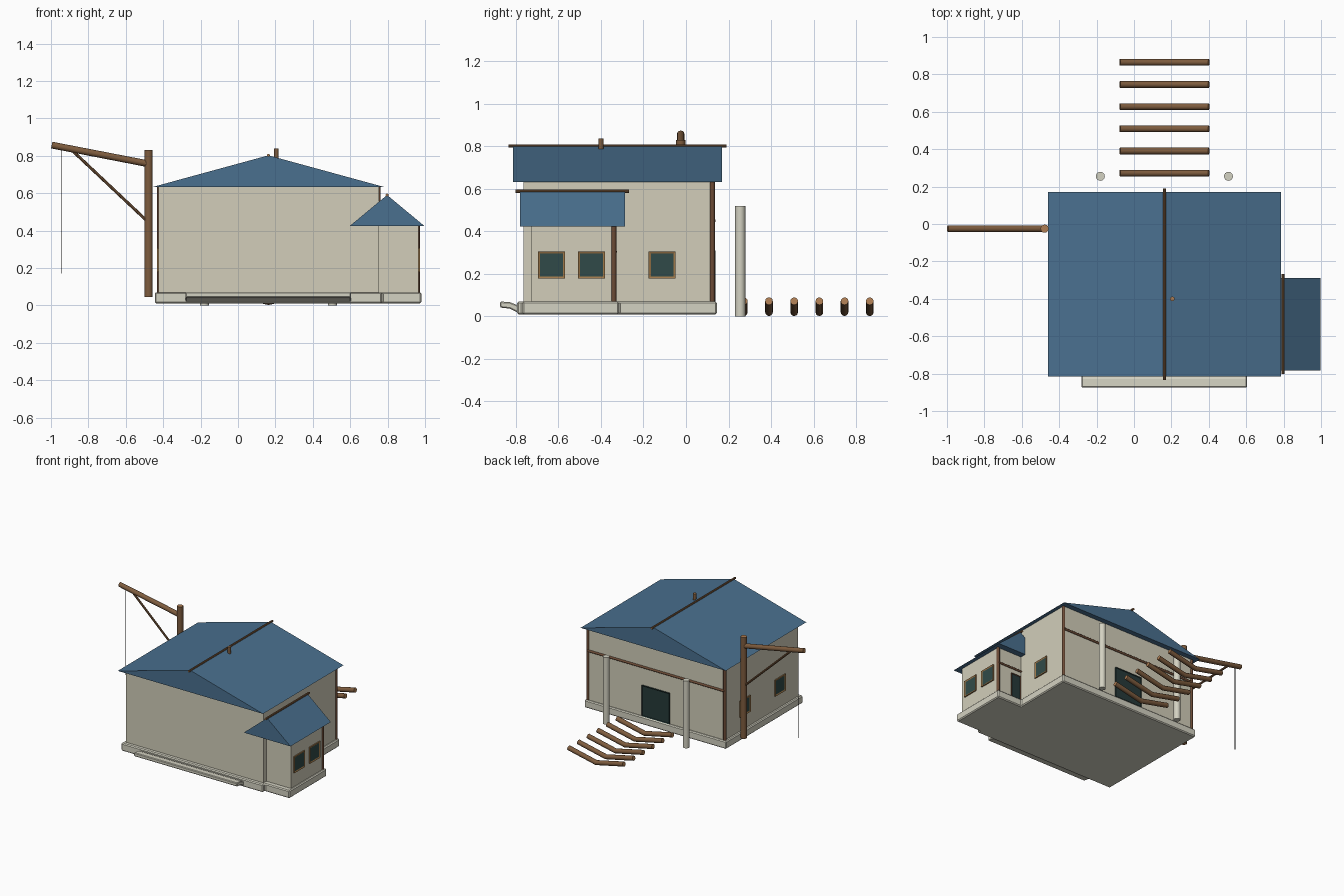
import bpy, bmesh, math
from mathutils import Vector

if "Cube" in bpy.data.objects:
    bpy.data.objects.remove(bpy.data.objects["Cube"])


def material(name, rgb):
    linear = [((c / 255 + 0.055) / 1.055) ** 2.4 for c in rgb] + [1]
    mat = bpy.data.materials.new(name)
    mat.use_nodes = True
    mat.diffuse_color = linear
    node = next(n for n in mat.node_tree.nodes if n.type == 'BSDF_PRINCIPLED')
    node.inputs["Base Color"].default_value = linear
    node.inputs["Roughness"].default_value = 0.9
    return mat


PLASTER = material("cream plaster", (210, 206, 186))
STONE = material("pale stone", (212, 210, 194))
ROOF = material("blue roof", (74, 112, 143))
WOOD = material("brown wood", (126, 92, 62))
DARK_WOOD = material("dark wood", (108, 75, 54))
CUT_WOOD = material("cut wood", (172, 124, 82))
FRAME = material("tan frame", (158, 120, 74))
GLASS = material("dark teal glass", (48, 74, 72))
DOOR = material("dark teal door", (38, 58, 57))
ROPE = material("black rope", (22, 22, 22))


def finish(name, bm, *mats):
    bmesh.ops.recalc_face_normals(bm, faces=bm.faces)
    mesh = bpy.data.meshes.new(name)
    bm.to_mesh(mesh)
    bm.free()
    for mat in mats:
        mesh.materials.append(mat)
    obj = bpy.data.objects.new(name, mesh)
    bpy.context.collection.objects.link(obj)
    return obj


def extrude(name, profile, offset, mat, bevel=0):
    """Closed planar profile pushed along an offset."""
    bm = bmesh.new()
    face = bm.faces.new([bm.verts.new(p) for p in profile])
    new = bmesh.ops.extrude_face_region(bm, geom=[face])["geom"]
    bmesh.ops.translate(bm, vec=offset,
                        verts=[v for v in new if isinstance(v, bmesh.types.BMVert)])
    obj = finish(name, bm, mat)
    if bevel:
        mod = obj.modifiers.new("edge", 'BEVEL')
        mod.width, mod.segments = bevel, 1
    return obj


def block(name, x0, x1, y0, y1, z0, z1, mat, bevel=0):
    base = [(x0, y0, z0), (x1, y0, z0), (x1, y1, z0), (x0, y1, z0)]
    return extrude(name, base, (0, 0, z1 - z0), mat, bevel)


def pole(name, points, radius, mat, cap=None, sides=12):
    """Round pole swept along a path, with coloured end cuts."""
    pts = [Vector(p) for p in points]
    bm = bmesh.new()
    rings = []
    for i, p in enumerate(pts):
        along = (pts[min(i + 1, len(pts) - 1)] - pts[max(i - 1, 0)]).normalized()
        side = Vector((0, 1, 0)) if abs(along.y) < 0.9 else Vector((1, 0, 0))
        up = along.cross(side).normalized()
        side = up.cross(along)
        rings.append([bm.verts.new(p + radius * (math.cos(a) * side + math.sin(a) * up))
                      for a in (math.tau * k / sides for k in range(sides))])
    for a, b in zip(rings, rings[1:]):
        for k in range(sides):
            n = (k + 1) % sides
            bm.faces.new((a[k], a[n], b[n], b[k])).smooth = True
    for ring in (rings[0], rings[-1]):
        bm.faces.new(ring).material_index = 1
    obj = finish(name, bm, mat, cap or mat)
    bpy.ops.object.select_all(action='DESELECT')
    obj.select_set(True)
    bpy.context.view_layer.objects.active = obj
    bpy.ops.object.shade_smooth_by_angle(angle=math.radians(40))
    return obj


def opening(name, centre, normal, width, height, rim, rim_mat, fill_mat):
    """Framed panel on a wall: rim around an inset, recessed fill."""
    c, n = Vector(centre), Vector(normal)
    up = Vector((0, 0, height / 2))
    side = up.normalized().cross(n) * width / 2
    bm = bmesh.new()
    corners = [c - side - up, c + side - up, c + side + up, c - side + up]
    front = bm.faces.new([bm.verts.new(p + n * 0.009) for p in corners])
    edges = bmesh.ops.extrude_edge_only(bm, edges=front.edges[:])["geom"]
    bmesh.ops.translate(bm, vec=n * -0.014,
                        verts=[v for v in edges if isinstance(v, bmesh.types.BMVert)])
    bmesh.ops.inset_region(bm, faces=[front], thickness=rim)
    front.material_index = 1
    bmesh.ops.translate(bm, vec=n * -0.004, verts=front.verts[:])
    return finish(name, bm, rim_mat, fill_mat)


def gable_roof(name, x0, x1, y0, y1, z0, z1):
    mid = (x0 + x1) / 2
    extrude(name, [(x0, y0, z0), (x1, y0, z0), (mid, y0, z1)], (0, y1 - y0, 0), ROOF)
    pole(name + "_ridge_pole", [(mid, y0 - 0.02, z1), (mid, y1 + 0.02, z1)],
         0.008, WOOD, CUT_WOOD, 8)


# L-shaped foundation
footing = [(-0.445, -0.795), (0.77, -0.795), (0.77, -0.77), (0.98, -0.77),
           (0.98, -0.315), (0.77, -0.315), (0.77, 0.145), (-0.445, 0.145)]
extrude("foundation", [(x, y, 0.01) for x, y in footing], (0, 0, 0.06), STONE, 0.007)

# Sloping front step
step = [(-0.875, 0.07), (-0.83, 0.068), (-0.785, 0.05),
        (-0.785, 0.015), (-0.83, 0.037), (-0.875, 0.042)]
extrude("front_step", [(-0.28, y, z) for y, z in step], (0.885, 0, 0), STONE, 0.005)

# Walls and roofs
block("main_walls", -0.425, 0.755, -0.765, 0.13, 0.065, 0.636, PLASTER)
block("annex_walls", 0.74, 0.965, -0.73, -0.335, 0.065, 0.43, PLASTER)
gable_roof("main_roof", -0.46, 0.785, -0.815, 0.17, 0.632, 0.802)
gable_roof("annex_roof", 0.597, 0.997, -0.782, -0.288, 0.424, 0.59)
pole("roof_vent", [(0.205, -0.4, 0.75), (0.205, -0.4, 0.838)], 0.012, WOOD, CUT_WOOD)

# Timber framing on the rear walls
for side, x in (("left", 0.75), ("right", -0.42)):
    pole(side + "_corner_post", [(x, 0.124, 0.065), (x, 0.124, 0.636)], 0.012, DARK_WOOD)
pole("annex_corner_post", [(0.96, -0.34, 0.065), (0.96, -0.34, 0.43)], 0.012, DARK_WOOD)
pole("main_rear_beam", [(-0.42, 0.131, 0.45), (0.75, 0.131, 0.45)], 0.009, DARK_WOOD)
pole("annex_rear_beam", [(0.755, -0.333, 0.305), (0.96, -0.333, 0.305)], 0.008, DARK_WOOD)

# Windows and doors
for i, (x, y, n) in enumerate([(0.755, -0.112, 1), (0.965, -0.633, 1), (0.965, -0.445, 1),
                               (-0.425, -0.112, -1), (-0.425, -0.54, -1)]):
    opening(f"window_{i + 1}", (x, y, 0.242), (n, 0, 0), 0.127, 0.127, 0.014, FRAME, GLASS)
opening("main_door", (0.165, 0.13, 0.19), (0, 1, 0), 0.235, 0.24, 0.008, DOOR, DOOR)
opening("annex_door", (0.805, -0.335, 0.165), (0, 1, 0), 0.085, 0.19, 0.008, DARK_WOOD, DOOR)

# Rear columns and the row of bent logs
for side, x in (("left", 0.505), ("right", -0.18)):
    pole(side + "_rear_column", [(x, 0.255, 0), (x, 0.255, 0.52)], 0.024, STONE, sides=16)
for i in range(6):
    y = 0.272 + 0.1185 * i
    pole(f"log_{i + 1}", [(-0.075, y, 0.072), (0.163, y, 0.02), (0.4, y, 0.072)],
         0.018, WOOD, CUT_WOOD)

# Hoist beside the house
Y = -0.025
pole("hoist_mast", [(-0.478, Y, 0.045), (-0.478, Y, 0.83)], 0.022, WOOD, CUT_WOOD)
pole("hoist_boom", [(-0.47, Y, 0.755), (-0.996, Y, 0.857)], 0.018, WOOD, CUT_WOOD)
pole("hoist_brace", [(-0.485, Y, 0.45), (-0.88, Y, 0.822)], 0.008, WOOD, CUT_WOOD, 8)
pole("hoist_rope", [(-0.945, Y, 0.17), (-0.945, Y, 0.84)], 0.003, ROPE, sides=6)
